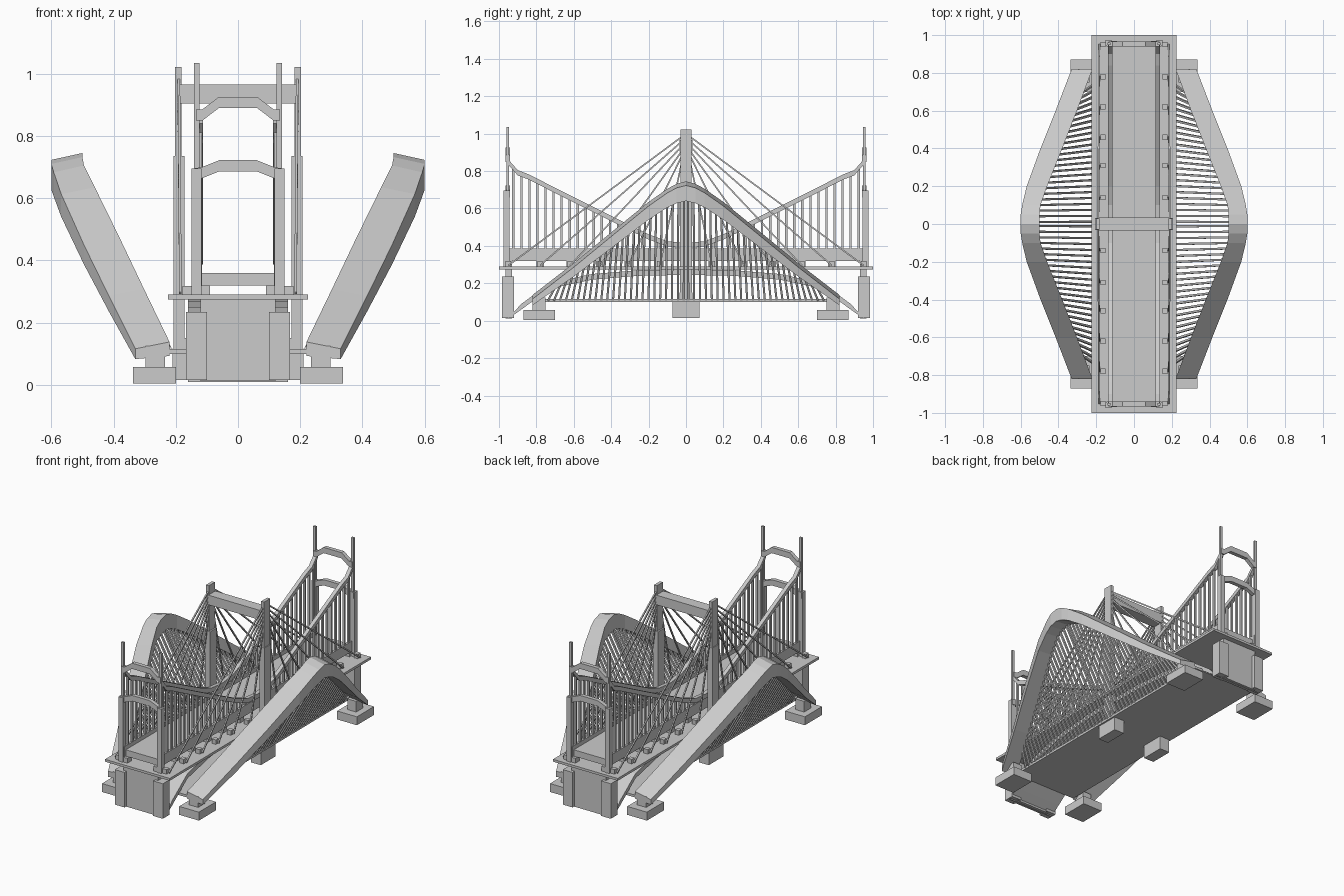
import bpy
from mathutils import Vector

if "Cube" in bpy.data.objects:
    bpy.data.objects.remove(bpy.data.objects["Cube"])


def mesh(name, verts, faces):
    me = bpy.data.meshes.new(name)
    me.from_pydata([tuple(v) for v in verts], [], faces)
    me.update()
    ob = bpy.data.objects.new(name, me)
    bpy.context.collection.objects.link(ob)
    return ob


def loft(name, rings):
    """Skin four-sided rings into a capped solid; returns raw geometry if name is None."""
    verts = [v for r in rings for v in r]
    n = len(rings)
    faces = [(3, 2, 1, 0), tuple(4 * (n - 1) + k for k in range(4))]
    for i in range(n - 1):
        for k in range(4):
            a, b = 4 * i + k, 4 * i + (k + 1) % 4
            faces.append((a, b, b + 4, a + 4))
    return mesh(name, verts, faces) if name else (verts, faces)


def box(name, x, y, z):
    return loft(name, [[(x[0], y[0], h), (x[1], y[0], h), (x[1], y[1], h), (x[0], y[1], h)] for h in z])


def rods(name, pairs, w):
    """Join many thin square rods in one object."""
    verts, faces = [], []
    for p, q in pairs:
        p, q = Vector(p), Vector(q)
        d = (q - p).normalized()
        u = d.cross(Vector((1, 0, 0))).normalized() * w / 2
        v = d.cross(u).normalized() * w / 2
        vs, fs = loft(None, [[e + u + v, e - u + v, e - u - v, e + u - v] for e in (p, q)])
        faces += [tuple(i + len(verts) for i in f) for f in fs]
        verts += vs
    return mesh(name, verts, faces)


def mirror(ob, x=True, y=True):
    m = ob.modifiers.new("Mirror", 'MIRROR')
    m.use_axis = (x, y, False)
    m.use_mirror_merge = False
    return ob


def interp(table, t):
    for a, b in zip(table, table[1:]):
        if t <= b[0]:
            f = (t - a[0]) / (b[0] - a[0])
            return [p + (q - p) * f for p, q in zip(a, b)]
    return list(table[-1])


# Decks
box("main_deck", (-.225, .225), (-1, 1), (.275, .29))
box("lower_deck", (-.22, .22), (-.82, .82), (.1, .115))
box("walkway", (-.118, .118), (-.95, .95), (.32, .36))
mirror(box("walkway_girder", (.115, .13), (-.965, .965), (.32, .385)), y=False)
for i, y in enumerate((.14, .31, .46, .62, .78, .95)):
    mirror(box(f"walkway_support_{i}", (.09, .125), (y - .02, y + .02), (.29, .32)))
    mirror(box(f"stay_anchor_{i}", (.15, .178), (y - .014, y + .014), (.29, .318)))

# Shallow arch rib below the deck
rib = [(.95, .015), (.88, .09), (.73, .2), (.5, .25), (.25, .27), (0, .275)]
path = [(-y, z) for y, z in rib] + [(y, z) for y, z in rib[-2::-1]]
loft("under_arch", [[(-.16, y, z - (.03 if abs(y) < .9 else .005)), (.16, y, z - (.03 if abs(y) < .9 else .005)),
                     (.16, y, z), (-.16, y, z)] for y, z in path])

# End abutments
mirror(box("abutment_pier", (.1, .167), (.92, .985), (.015, .235)))
mirror(box("abutment_wall", (-.12, .12), (.93, .965), (.012, .275)), x=False)

# Leaning side arches: |y|, inner x, outer x, top z, depth
arch = [(0, .5, .6, .745, .095), (.05, .5, .6, .732, .094), (.1, .495, .592, .705, .09),
        (.2, .46, .568, .635, .085), (.4, .38, .495, .472, .075),
        (.6, .302, .415, .308, .062), (.82, .22, .33, .138, .045)]
stations = [(s, -1) for s in reversed(arch)] + [(s, 1) for s in arch[1:]]
mirror(loft("leaning_arch", [[(xi, y * s, z), (xo, y * s, z - .022), (xo, y * s, z - .01 - d), (xi, y * s, z - d)]
                             for (y, xi, xo, z, d), s in stations]), y=False)
mirror(box("arch_footing", (.2, .337), (.7, .87), (.005, .058)))
mirror(box("arch_pedestal", (.235, .297), (.75, .82), (.055, .125)))

# Arch hangers down to the lower deck edge
pairs = []
for i in range(24):
    yb = .012 + i * .0315
    y, xi, xo, z, d = interp(arch, yb * .94)
    pairs.append(((.215, yb, .11), (xi + .015, y, z - d + .01)))
mirror(rods("arch_hangers", pairs, .011))

# Central pylon
mirror(box("pylon_footing", (.14, .21), (-.073, .073), (.015, .115)), y=False)
mirror(box("pylon_base", (.16, .208), (-.035, .035), (.1, .15)), y=False)
mirror(box("pylon_lower", (.172, .207), (-.032, .032), (.1, .735)), y=False)
mirror(box("pylon_upper", (.182, .202), (-.03, .03), (.73, 1.022)), y=False)
box("pylon_crossbeam", (-.187, .187), (-.035, .035), (.905, .965))

# Stay cables fanning from the pylon
stays = [((.19, .02, .86 + .025 * i), (.185, y, .295))
         for i, y in enumerate((.14, .31, .46, .62, .78, .95))]
mirror(rods("stay_cables", stays, .008))

# End towers with two portal braces
mirror(box("tower_post", (.118, .15), (.945, .975), (.29, .695)))
mirror(box("tower_mast", (.124, .141), (.947, .96), (.69, 1.035)))


def portal(name, pts, t):
    pts = pts + [(-x, z) for x, z in reversed(pts)]
    mirror(loft(name, [[(x, .94, z - t), (x, .965, z - t), (x, .965, z), (x, .94, z)] for x, z in pts]), x=False)


portal("portal_lower", [(-.145, .695), (-.115, .7), (-.06, .722)], .036)
portal("portal_upper", [(-.135, .885), (-.115, .885), (-.062, .925)], .036)

# Suspension cable and its vertical hangers
cable = [(0, .415), (.1, .425), (.2, .462), (.35, .535), (.6, .66), (.84, .782), (.9, .805), (.955, .868)]
cpath = [(-y, z) for y, z in reversed(cable)] + cable[1:]
mirror(loft("suspension_cable", [[(.113, y, z - .028), (.137, y, z - .028), (.137, y, z), (.113, y, z)]
                                 for y, z in cpath]), y=False)
hang = [((.122, .02 + .043 * i, .37), (.122, .02 + .043 * i, interp(cable, .02 + .043 * i)[1] - .01))
        for i in range(22)]
mirror(rods("suspension_hangers", hang, .012))
